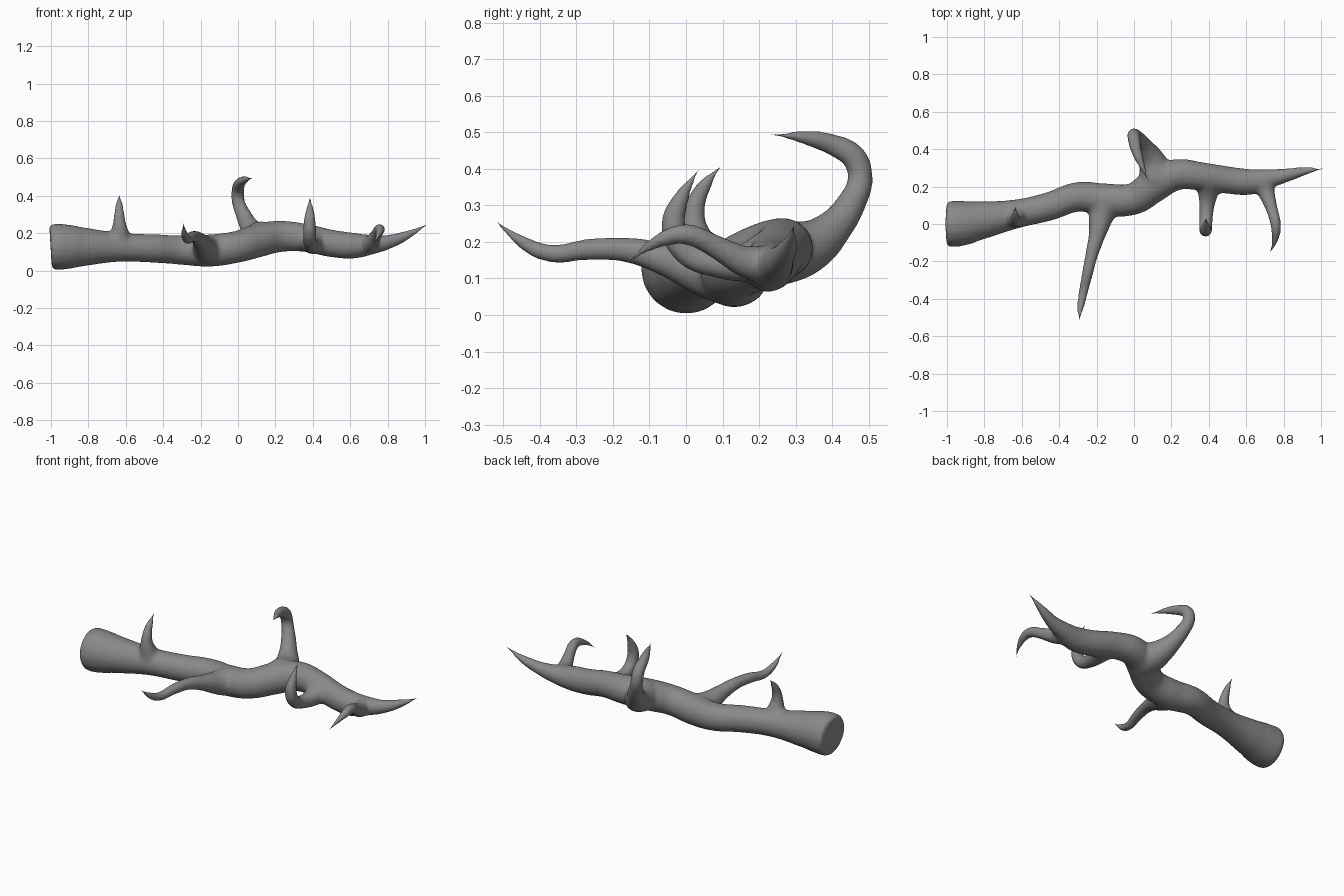
import bpy

# Each limb is a path of (x, y, z, radius)
trunk = [(-1.002, 0, .125, .115), (-.985, 0, .126, .124), (-.93, .003, .127, .122),
         (-.85, .015, .127, .108), (-.65, .05, .125, .08), (-.45, .095, .118, .077),
         (-.3, .145, .11, .08), (-.15, .13, .107, .087), (0, .135, .128, .086),
         (.1, .2, .158, .09), (.22, .262, .182, .085), (.36, .255, .175, .076),
         (.5, .235, .145, .074), (.62, .225, .133, .07), (.7, .24, .137, .056),
         (.8, .257, .152, .04), (.9, .28, .188, .026), (1.02, .298, .25, .006)]
knob_thorn = [(-.63, .05, .13, .066), (-.632, .03, .2, .052), (-.634, .02, .25, .037),
              (-.635, .028, .31, .028), (-.635, .055, .36, .02), (-.635, .1, .412, .005)]
long_twig = [(-.15, .12, .108, .085), (-.175, .04, .122, .068), (-.195, -.05, .15, .048),
             (-.225, -.16, .178, .036), (-.25, -.27, .179, .031), (-.272, -.37, .168, .026),
             (-.285, -.44, .195, .021), (-.296, -.53, .265, .005)]
hooked_branch = [(.125, .24, .17, .095), (.1, .33, .185, .076), (.062, .4, .235, .054),
                 (.026, .452, .305, .042), (0, .477, .375, .036), (0, .459, .432, .036),
                 (.01, .4, .466, .031), (.035, .33, .484, .022), (.08, .22, .495, .005)]
curled_thorn = [(.4, .24, .165, .075), (.396, .165, .143, .056), (.389, .09, .14, .041),
                (.384, 0, .172, .037), (.383, -.035, .24, .035), (.384, -.018, .31, .026),
                (.385, .038, .402, .005)]
end_twig = [(.68, .24, .135, .058), (.71, .16, .147, .045), (.735, .085, .185, .034),
            (.757, 0, .221, .03), (.757, -.07, .205, .022), (.722, -.167, .138, .005)]

# Sweep all limbs as tapered tubes
curve = bpy.data.curves.new("limb_paths", 'CURVE')
curve.dimensions = '3D'
curve.bevel_depth = 1.0
curve.bevel_resolution = 6
curve.resolution_u = 10
curve.use_fill_caps = True
for path in (trunk, knob_thorn, long_twig, hooked_branch, curled_thorn, end_twig):
    spline = curve.splines.new('BEZIER')
    spline.radius_interpolation = 'CARDINAL'
    spline.bezier_points.add(len(path) - 1)
    for p, (x, y, z, r) in zip(spline.bezier_points, path):
        p.co = (x, y, z)
        p.radius = r
        p.handle_left_type = p.handle_right_type = 'AUTO'
paths = bpy.data.objects.new("limb_paths", curve)
bpy.context.collection.objects.link(paths)
mesh = bpy.data.meshes.new_from_object(paths.evaluated_get(bpy.context.evaluated_depsgraph_get()))
bpy.data.objects.remove(paths)

# Dark grey bark
bark = bpy.data.materials.new("bark")
bark.diffuse_color = (.25, .25, .25, 1)
mesh.materials.clear()
mesh.materials.append(bark)

# Fuse the limbs into one branch with soft joints
branch = bpy.data.objects.new("branch", mesh)
bpy.context.collection.objects.link(branch)
remesh = branch.modifiers.new("fuse", 'REMESH')
remesh.mode = 'VOXEL'
remesh.voxel_size = .008
remesh.use_smooth_shade = True
smooth = branch.modifiers.new("soften", 'SMOOTH')
smooth.factor = .5
smooth.iterations = 30
